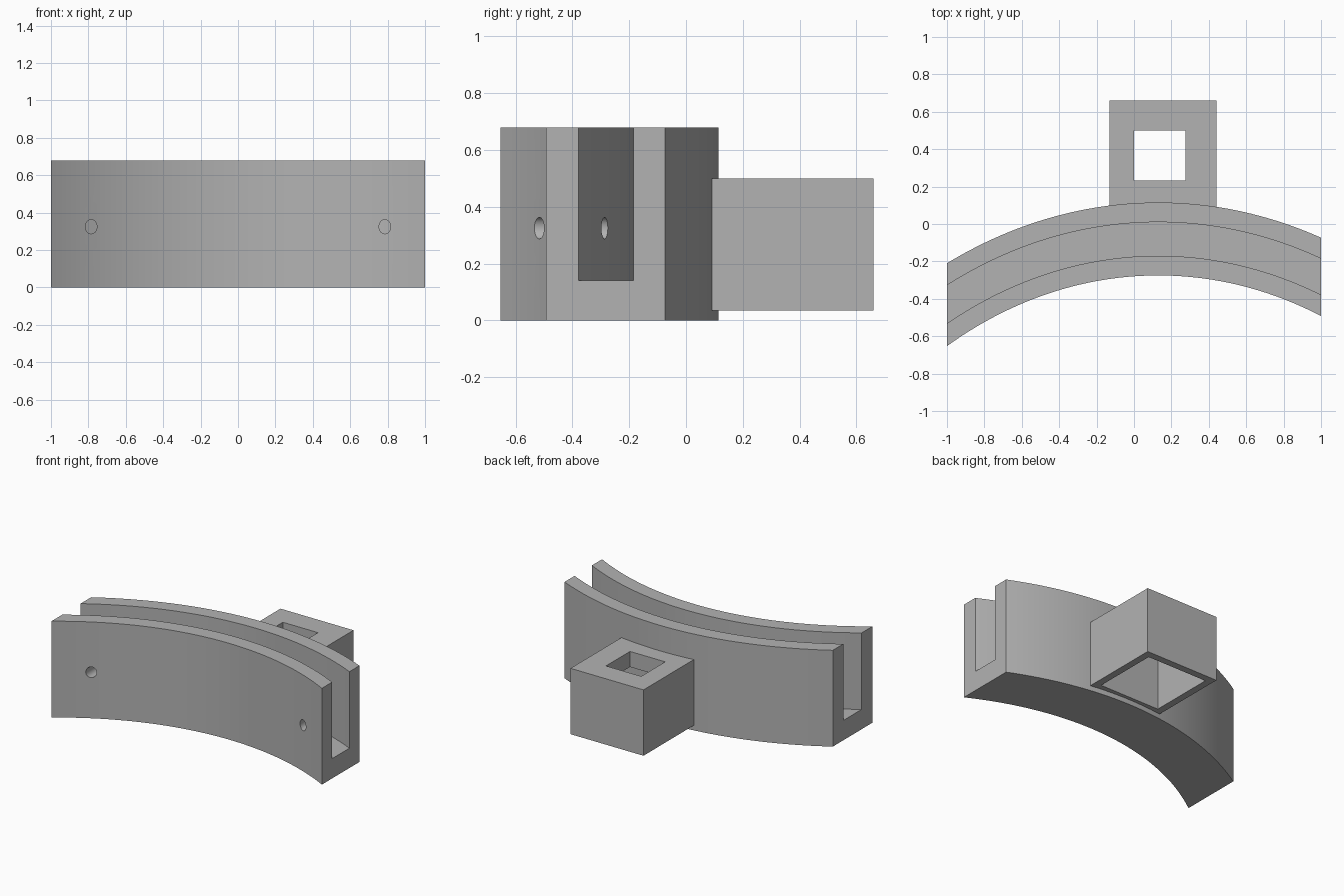
import bpy
import bmesh
from math import sqrt, radians, pi
from mathutils import Matrix, Vector

cube = bpy.data.objects.get("Cube")
if cube:
    bpy.data.objects.remove(cube)

# Single plain grey
grey = bpy.data.materials.new("plain grey")
grey.use_nodes = True
color = (0.45, 0.45, 0.45, 1)
grey.diffuse_color = color
grey.node_tree.nodes["Principled BSDF"].inputs["Base Color"].default_value = color

PEAK_X, CENTER_Y, SQUEEZE = 0.13, -3.025, 0.8124
HEIGHT, FLOOR = 0.68, 0.14
FRONT, SLOT_FRONT, SLOT_BACK, BACK = 2.75, 2.855, 3.035, 3.14


def arc_y(radius, x):
    """Depth of a shallow elliptical arc at a given x."""
    return CENTER_Y + sqrt(radius ** 2 - ((x - PEAK_X) / SQUEEZE) ** 2)


def finish(bm, name):
    bmesh.ops.recalc_face_normals(bm, faces=bm.faces)
    mesh = bpy.data.meshes.new(name)
    bm.to_mesh(mesh)
    bm.free()
    mesh.materials.append(grey)
    obj = bpy.data.objects.new(name, mesh)
    bpy.context.collection.objects.link(obj)
    return obj


def bridge(bm, a, b):
    for i in range(len(a)):
        j = (i + 1) % len(a)
        bm.faces.new((a[i], a[j], b[j], b[i]))


def activate(obj):
    bpy.ops.object.select_all(action="DESELECT")
    obj.select_set(True)
    bpy.context.view_layer.objects.active = obj


# Curved holder: a U-shaped section swept along the arc
section = [(FRONT, 0), (BACK, 0), (BACK, HEIGHT), (SLOT_BACK, HEIGHT),
           (SLOT_BACK, FLOOR), (SLOT_FRONT, FLOOR), (SLOT_FRONT, HEIGHT), (FRONT, HEIGHT)]
STEPS = 48
bm = bmesh.new()
stations = []
for i in range(STEPS + 1):
    x = -1 + 2 * i / STEPS
    stations.append([bm.verts.new((x, arc_y(r, x), z)) for r, z in section])
for a, b in zip(stations, stations[1:]):
    bridge(bm, a, b)
bm.faces.new(stations[0])
bm.faces.new(stations[-1])
holder = finish(bm, "curved_holder")

# Two round holes through the front wall into the slot
for side, x in (("right", -0.785), ("left", 0.785)):
    bm = bmesh.new()
    end = (arc_y(SLOT_FRONT, x) + arc_y(SLOT_BACK, x)) / 2
    start = arc_y(FRONT, x) - 0.15
    bmesh.ops.create_cone(
        bm, cap_ends=True, segments=32, radius1=0.038, radius2=0.038, depth=end - start,
        matrix=Matrix.Translation((x, (start + end) / 2, 0.325))
        @ Matrix.Diagonal((SQUEEZE, 1, 1, 1)) @ Matrix.Rotation(pi / 2, 4, "X"))
    cutter = finish(bm, side + "_hole_cutter")
    cutter.hide_render = True
    activate(holder)
    cut = holder.modifiers.new("hole", "BOOLEAN")
    cut.object = cutter
    cut.operation = "DIFFERENCE"
    cut.solver = "EXACT"
    bpy.ops.object.modifier_apply(modifier=cut.name)
    bpy.data.objects.remove(cutter)

activate(holder)
bpy.ops.object.shade_smooth_by_angle(angle=radians(30))

# Hollow square socket: rings lofted round the outside, down the hole, into the cavity
OUTER = (-0.13, 0.44, 0.088, 0.66)
CAVITY = (-0.08, 0.39, 0.14, 0.61)
HOLE = (0.0, 0.275, 0.232, 0.5)
BOTTOM, PLATE, TOP = 0.035, 0.39, 0.5
bm = bmesh.new()
rings = []
for (x0, x1, y0, y1), z in ((OUTER, BOTTOM), (OUTER, TOP), (HOLE, TOP),
                            (HOLE, PLATE), (CAVITY, PLATE), (CAVITY, BOTTOM)):
    corners = ((x0, y0), (x1, y0), (x1, y1), (x0, y1))
    rings.append([bm.verts.new(Vector((x, y, z))) for x, y in corners])
for i, ring in enumerate(rings):
    bridge(bm, ring, rings[(i + 1) % len(rings)])
finish(bm, "square_socket")
